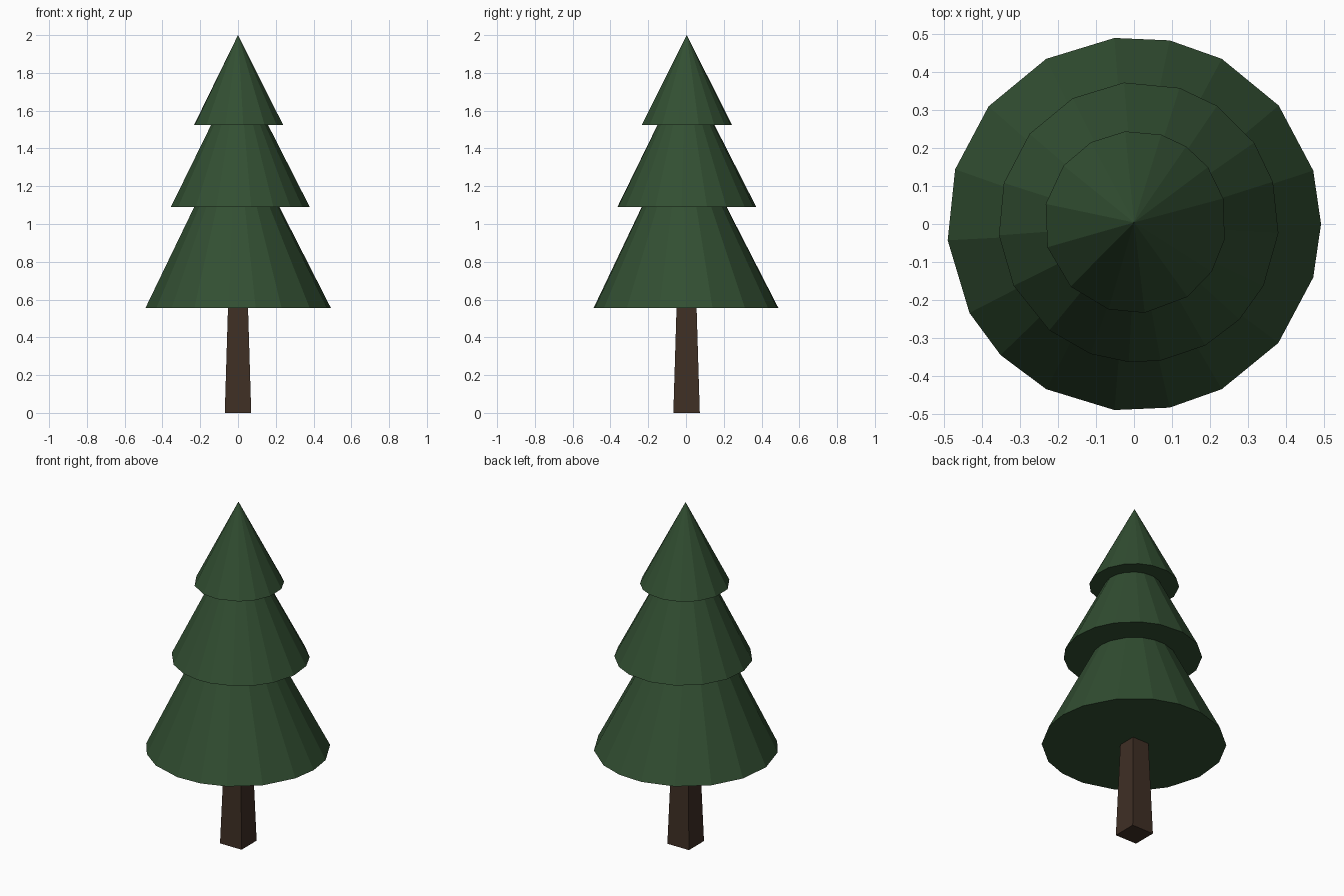
import bpy, bmesh
from math import cos, sin, radians

if "Cube" in bpy.data.objects:
    bpy.data.objects.remove(bpy.data.objects["Cube"])


def material(name, rgb):
    m = bpy.data.materials.new(name)
    m.diffuse_color = (*rgb, 1)
    m.use_nodes = True
    m.node_tree.nodes["Principled BSDF"].inputs["Base Color"].default_value = m.diffuse_color
    return m


GREEN = material("dark pine green", (0.032, 0.078, 0.032))
BROWN = material("bark brown", (0.050, 0.028, 0.018))


def ring(bm, angles, r, z, cx, cy):
    return [bm.verts.new((cx + r * cos(radians(a)), cy + r * sin(radians(a)), z))
            for a in angles]


def frustum(name, angles, bottom, top, mat):
    """Closed flat-faced solid between two rings (radius, z, x, y); radius 0 is a tip."""
    bm = bmesh.new()
    low = ring(bm, angles, *bottom)
    bm.faces.new(low[::-1])
    n = len(low)
    if top[0] == 0:
        tip = bm.verts.new((top[2], top[3], top[1]))
        for i in range(n):
            bm.faces.new((low[i], low[(i + 1) % n], tip))
    else:
        high = ring(bm, angles, *top)
        bm.faces.new(high)
        for i in range(n):
            j = (i + 1) % n
            bm.faces.new((low[i], low[j], high[j], high[i]))
    me = bpy.data.meshes.new(name)
    bm.to_mesh(me)
    bm.free()
    me.materials.append(mat)
    bpy.context.collection.objects.link(bpy.data.objects.new(name, me))


# Slightly uneven corner directions of each foliage tier, in degrees
LOWER = (0, 16.6, 39.3, 62, 79, 96, 118, 141, 163, 185, 208.4, 224.5,
         242, 264, 281, 298, 320.5, 343.4)
MIDDLE = (16.7, 34.5, 56, 73, 96, 118, 141, 163.8, 185.4, 207, 230.5,
          250, 266, 279, 298.4, 316, 333, 355.5)
UPPER = (15, 37, 56, 73.4, 96.3, 118.9, 141.7, 168.5, 196, 225, 253,
         276, 305, 327, 349)

# Foliage tiers, each tucked a little into the one above
frustum("lower_foliage", LOWER, (0.492, 0.555, 0, 0), (0.216, 1.11, -0.007, -0.01), GREEN)
frustum("middle_foliage", MIDDLE, (0.369, 1.09, 0.012, 0.005), (0.141, 1.545, 0.008, 0), GREEN)
frustum("upper_foliage", UPPER, (0.24, 1.525, 0.003, 0.005), (0, 2.0, 0, 0.004), GREEN)

# Square tapered trunk
frustum("trunk", (45, 135, 225, 315), (0.099, 0, 0, 0.003), (0.074, 0.58, 0, 0.003), BROWN)
